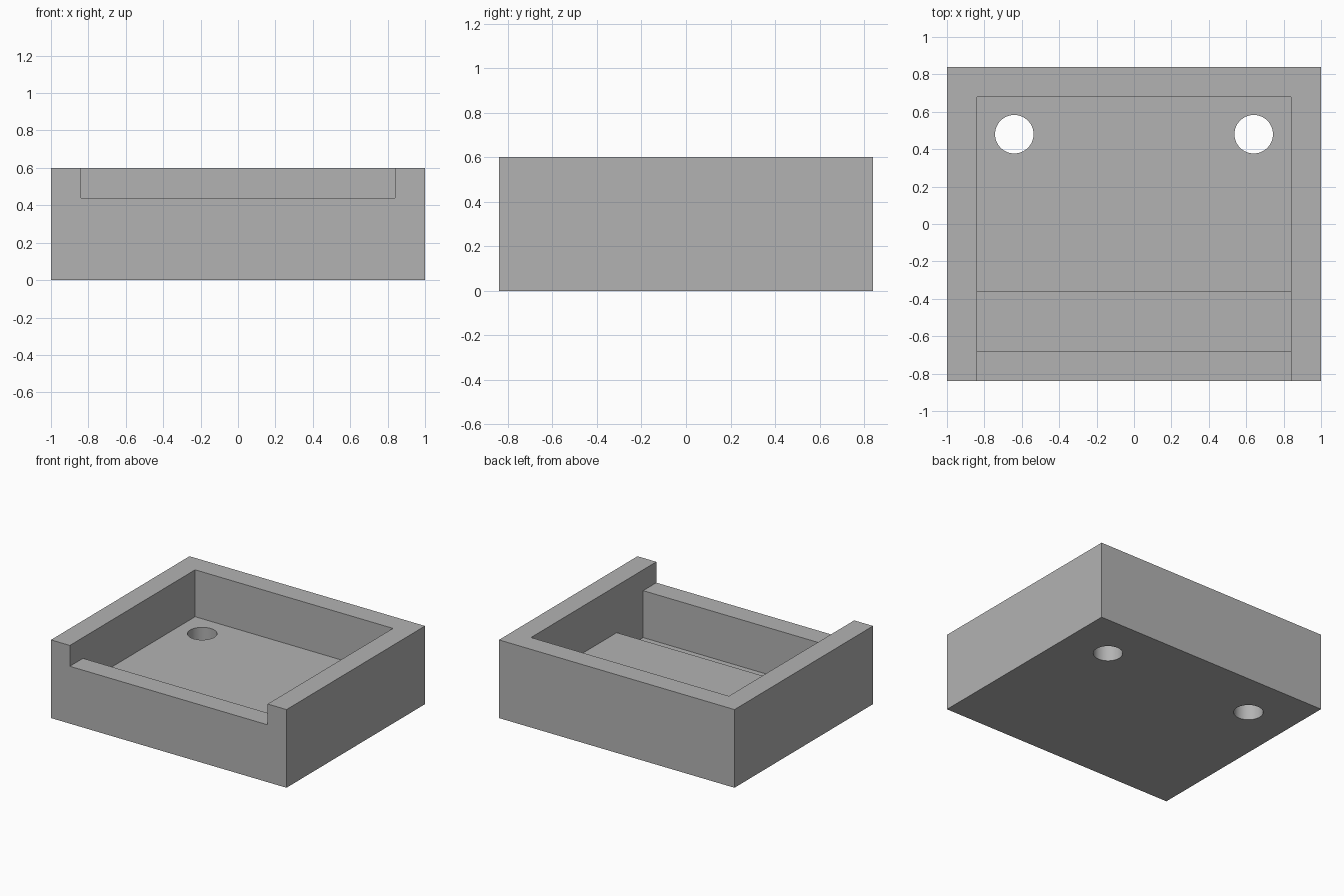
import bpy
import math

cube = bpy.data.objects.get("Cube")
if cube:
    bpy.data.objects.remove(cube, do_unlink=True)

grey = bpy.data.materials.new("plain grey")
grey.use_nodes = True
grey.diffuse_color = (0.45, 0.45, 0.45, 1)
grey.node_tree.nodes["Principled BSDF"].inputs["Base Color"].default_value = (0.45, 0.45, 0.45, 1)


def box(name, low, high):
    """Box spanning two opposite corners."""
    bpy.ops.mesh.primitive_cube_add(size=1)
    ob = bpy.context.object
    ob.name = name
    ob.location = [(a + b) / 2 for a, b in zip(low, high)]
    ob.scale = [b - a for a, b in zip(low, high)]
    bpy.ops.object.transform_apply(location=True, rotation=False, scale=True)
    ob.data.materials.append(grey)
    return ob


def hole(name, x, y, radius):
    """Upright drill through the whole block."""
    bpy.ops.mesh.primitive_cylinder_add(vertices=64, radius=radius, depth=2, location=(x, y, 0))
    ob = bpy.context.object
    ob.name = name
    ob.data.materials.append(grey)
    return ob


# Solid block
tray = box("tray", (-1, -0.84, 0), (1, 0.84, 0.6))
inner = 0.84
top = 0.8

# Pocket, deeper trough behind the front wall, lowered front lip, drain holes
cutters = [
    box("pocket_cutter", (-inner, -0.36, 0.24), (inner, 0.68, top)),
    box("trough_cutter", (-inner, -0.68, 0.08), (inner, -0.36, top)),
    box("lip_cutter", (-inner, -1, 0.44), (inner, -0.6, top)),
]
cutters += [hole("hole_cutter", side * 0.64, 0.48, 0.103) for side in (-1, 1)]

bpy.context.view_layer.objects.active = tray
for cutter in cutters:
    cutter.hide_render = True
    mod = tray.modifiers.new("cut", "BOOLEAN")
    mod.operation = "DIFFERENCE"
    mod.solver = "EXACT"
    mod.object = cutter
    bpy.ops.object.modifier_apply(modifier=mod.name)
    bpy.data.objects.remove(cutter, do_unlink=True)

# Smooth hole walls, crisp edges elsewhere
bpy.ops.object.select_all(action="DESELECT")
tray.select_set(True)
bpy.ops.object.shade_smooth_by_angle(angle=math.radians(30))
